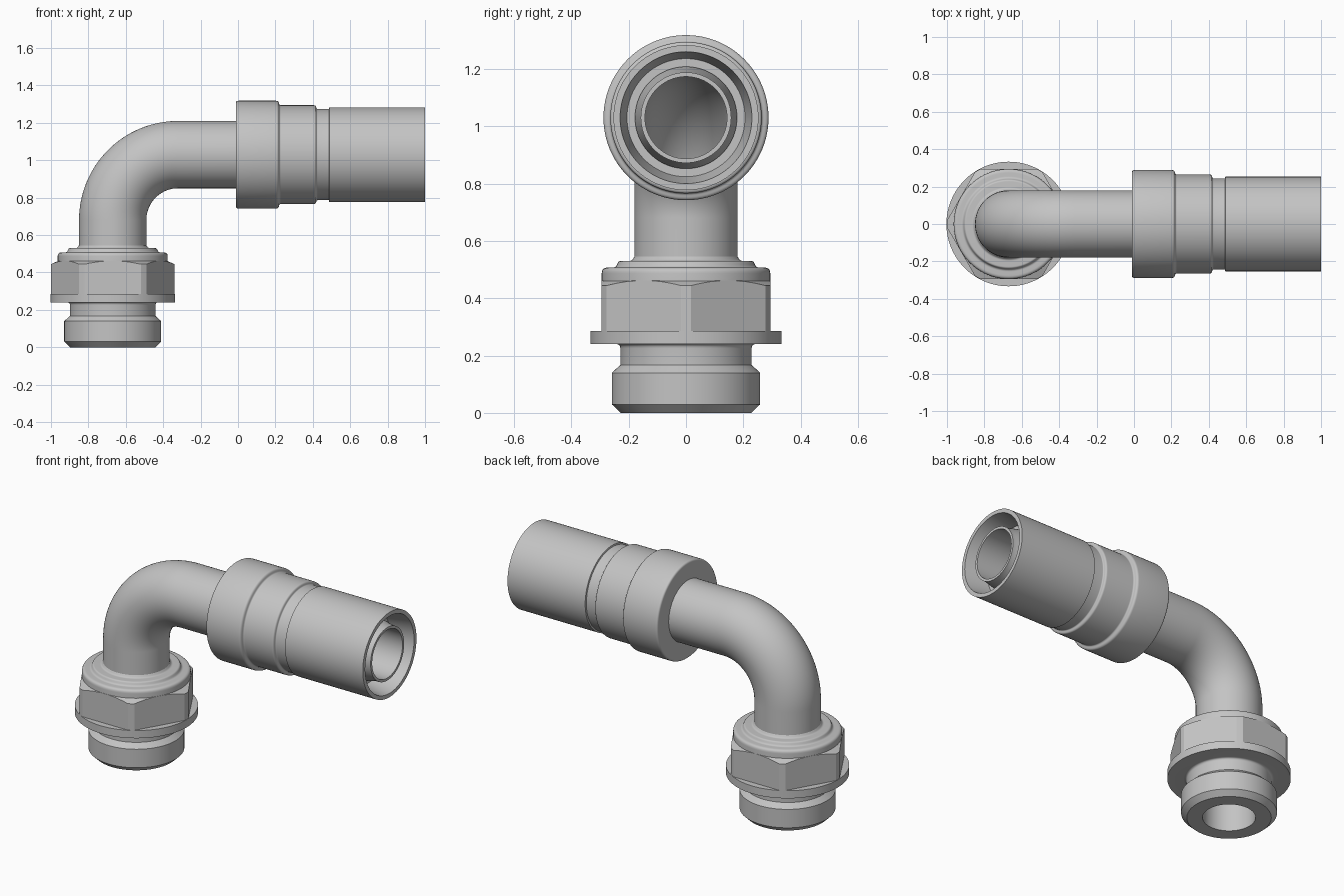
import bpy, bmesh
from math import sin, cos, pi, acos, radians
from mathutils import Vector, Matrix

cube = bpy.data.objects.get("Cube")
if cube:
    bpy.data.objects.remove(cube)

steel = bpy.data.materials.new("grey_steel")
steel.use_nodes = True
GREY = (0.55, 0.55, 0.55, 1)
steel.diffuse_color = GREY
steel.node_tree.nodes["Principled BSDF"].inputs["Base Color"].default_value = GREY

SEG = 96
AXIS_X, AXIS_Z = -0.67, 1.03      # upright axis and level axis
BORE, PIPE, BEND = 0.143, 0.18, 0.35
UPRIGHT = Matrix.Translation((AXIS_X, 0, 0))
LEVEL = Matrix.Translation((0, 0, AXIS_Z)) @ Matrix.Rotation(pi / 2, 4, 'Y')


def skin(name, rings, matrix=None, closed=False, caps=False):
    """Bridge equal rings of points into one smooth-shaded object."""
    bm = bmesh.new()
    loops = [[bm.verts.new(p) for p in ring] for ring in rings]
    pairs = list(zip(loops, loops[1:]))
    if closed:
        pairs.append((loops[-1], loops[0]))
    for a, b in pairs:
        n = len(a)
        for i in range(n):
            j = (i + 1) % n
            bm.faces.new((a[i], a[j], b[j], b[i]))
    if caps:
        bm.faces.new(loops[0])
        bm.faces.new(loops[-1])
    bmesh.ops.recalc_face_normals(bm, faces=bm.faces)
    if matrix:
        bm.transform(matrix)
    mesh = bpy.data.meshes.new(name)
    bm.to_mesh(mesh)
    bm.free()
    mesh.shade_smooth()
    mesh.set_sharp_from_angle(angle=radians(28))
    mesh.materials.append(steel)
    obj = bpy.data.objects.new(name, mesh)
    bpy.context.collection.objects.link(obj)
    return obj


def rounded(points, steps=5):
    """Replace corners that carry a third value by fillets of that size."""
    out = []
    for i, p in enumerate(points):
        c = Vector(p[:2])
        if len(p) < 3:
            out.append(c)
            continue
        a = c + (Vector(points[i - 1][:2]) - c).normalized() * p[2]
        b = c + (Vector(points[(i + 1) % len(points)][:2]) - c).normalized() * p[2]
        for k in range(steps + 1):
            t = k / steps
            out.append(a * (1 - t) ** 2 + c * 2 * t * (1 - t) + b * t * t)
    return out


def lathe(name, profile, matrix):
    """Revolve a closed (radius, height) profile."""
    angles = [2 * pi * i / SEG for i in range(SEG)]
    rings = [[(r * cos(a), r * sin(a), h) for a in angles] for r, h in rounded(profile)]
    return skin(name, rings, matrix, closed=True)


# Bent pipe with a through bore
def pipe_ring(x, z, tilt, r):
    out = Vector((-cos(tilt), 0, sin(tilt)))
    side = Vector((0, 1, 0))
    return [Vector((x, 0, z)) + out * r * cos(2 * pi * i / SEG)
            + side * r * sin(2 * pi * i / SEG) for i in range(SEG)]


def pipe_rings(r, z_start, x_end):
    cx, cz = AXIS_X + BEND, AXIS_Z - BEND
    bend = [pi / 2 * i / 32 for i in range(33)]
    return ([pipe_ring(AXIS_X, z_start, 0, r)]
            + [pipe_ring(cx - BEND * cos(t), cz + BEND * sin(t), t, r) for t in bend]
            + [pipe_ring(x_end, AXIS_Z, pi / 2, r)])


outer = pipe_rings(PIPE, 0.05, 0.5)
inner = pipe_rings(BORE, 0.01, 0.97)
skin("bent_pipe", outer + inner[::-1], closed=True)

# Threaded end with neck and flange
lathe("threaded_end", [
    (BORE, 0), (0.228, 0), (0.259, 0.03), (0.259, 0.14), (0.229, 0.167),
    (0.229, 0.24, 0.015), (0.333, 0.24), (0.333, 0.286), (BORE, 0.286)], UPRIGHT)

# Hexagon nut, corners turned to a cylinder and the top chamfered
FLAT, CORNER, TOP = 0.295, 0.331, 0.462
clip = acos(FLAT / CORNER)
rims = []
for side in range(6):
    middle = radians(30 + 60 * side)
    for k in range(-8, 9):
        off = clip * k / 8
        rims.append((middle + off, FLAT / cos(off)))
    rims.append((middle + pi / 6, CORNER))


def hex_ring(height):
    return [(r * cos(a), r * sin(a), height(r)) for a, r in rims]


skin("hex_nut", [hex_ring(lambda r: 0.28),
                 hex_ring(lambda r: TOP - (r - FLAT) * 0.5),
                 [(0.29 * cos(a), 0.29 * sin(a), TOP) for a, r in rims]],
     UPRIGHT, caps=False)

# Collar and ring above the nut
lathe("nut_collar", [
    (PIPE - 0.01, 0.44), (0.294, 0.44), (0.294, 0.507, 0.02), (0.245, 0.507, 0.01),
    (0.235, 0.53, 0.008), (0.19, 0.53, 0.008), (PIPE, 0.545), (PIPE - 0.01, 0.545)], UPRIGHT)

# Stepped collar and hose sleeve with a tapered socket
lathe("hose_sleeve", [
    (PIPE - 0.01, -0.012), (0.288, -0.012, 0.014), (0.288, 0.216, 0.012),
    (0.264, 0.222, 0.008), (0.264, 0.416, 0.01), (0.244, 0.42, 0.006),
    (0.244, 0.486), (0.253, 0.488), (0.253, 1.0), (0.23, 1.0),
    (0.206, 0.86), (PIPE - 0.01, 0.86)], LEVEL)

# Inner nipple that lines the socket
lathe("inner_nipple", [
    (BORE, 0.6), (0.178, 0.6), (0.178, 0.87), (0.158, 0.96), (0.158, 0.985),
    (BORE, 0.985)], LEVEL)
